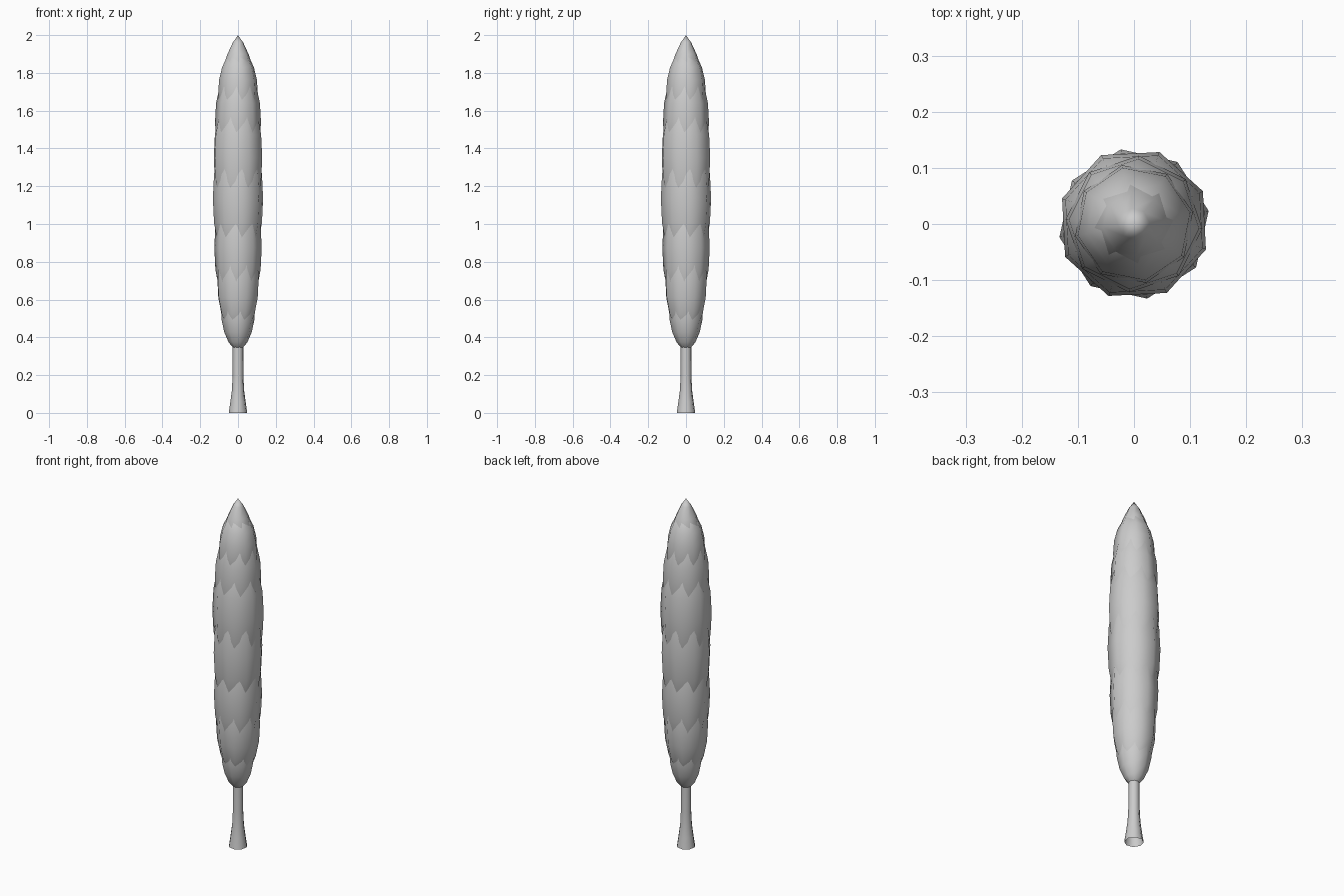
import bpy, bmesh, math

cube = bpy.data.objects.get("Cube")
if cube:
    bpy.data.objects.remove(cube, do_unlink=True)

grey = bpy.data.materials.new("light grey")
grey.use_nodes = True
COLOUR = (0.6, 0.6, 0.6, 1)
grey.diffuse_color = COLOUR
grey.node_tree.nodes["Principled BSDF"].inputs["Base Color"].default_value = COLOUR


def lathe(name, profile, sides, turn):
    """Spin (height, radius) points around z; zero radius makes a tip."""
    bm = bmesh.new()
    rings = []
    for z, r in profile:
        if r < 0.001:
            rings.append([bm.verts.new((0, 0, z))] * sides)
            continue
        angles = [turn + math.tau * i / sides for i in range(sides)]
        rings.append([bm.verts.new((r * math.cos(a), r * math.sin(a), z)) for a in angles])
    for low, high in zip(rings, rings[1:]):
        for i in range(sides):
            j = (i + 1) % sides
            corners = dict.fromkeys((low[i], low[j], high[j], high[i]))
            bm.faces.new(list(corners))
    bmesh.ops.recalc_face_normals(bm, faces=bm.faces)
    for face in bm.faces:
        face.smooth = True
    mesh = bpy.data.meshes.new(name)
    bm.to_mesh(mesh)
    bm.free()
    mesh.materials.append(grey)
    obj = bpy.data.objects.new(name, mesh)
    bpy.context.collection.objects.link(obj)
    return obj


def spindle(bottom, top, radius, steps=10):
    """Full-bodied oval outline, closed at both ends."""
    points = []
    for k in range(steps + 1):
        t = -math.cos(math.pi * k / steps)
        z = (bottom + top) / 2 + t * (top - bottom) / 2
        points.append((z, radius * max(0, 1 - abs(t) ** 2.2) ** 0.6))
    return points


# Flared trunk, open at the foot
lathe("trunk", [(0, 0.05), (0.06, 0.041), (0.12, 0.033), (0.2, 0.029), (0.45, 0.028)], 8, 0.2)

# Overlapping foliage tufts, each turned against the one below
tufts = [(0.33, 0.8, 0.092), (0.39, 1.03, 0.117), (0.5, 1.25, 0.126),
         (0.72, 1.55, 0.135), (0.95, 1.75, 0.136), (1.22, 1.86, 0.122),
         (1.45, 1.93, 0.107)]
for n, (bottom, top, radius) in enumerate(tufts):
    lathe(f"foliage_tuft_{n + 1}", spindle(bottom, top, radius), 8, 0.15 + n * 0.27)

# Pointed crown
lathe("foliage_crown", [(1.6, 0), (1.7, 0.06), (1.78, 0.08), (1.84, 0.076),
                        (1.9, 0.056), (1.96, 0.028), (2, 0)], 8, 0.1)
